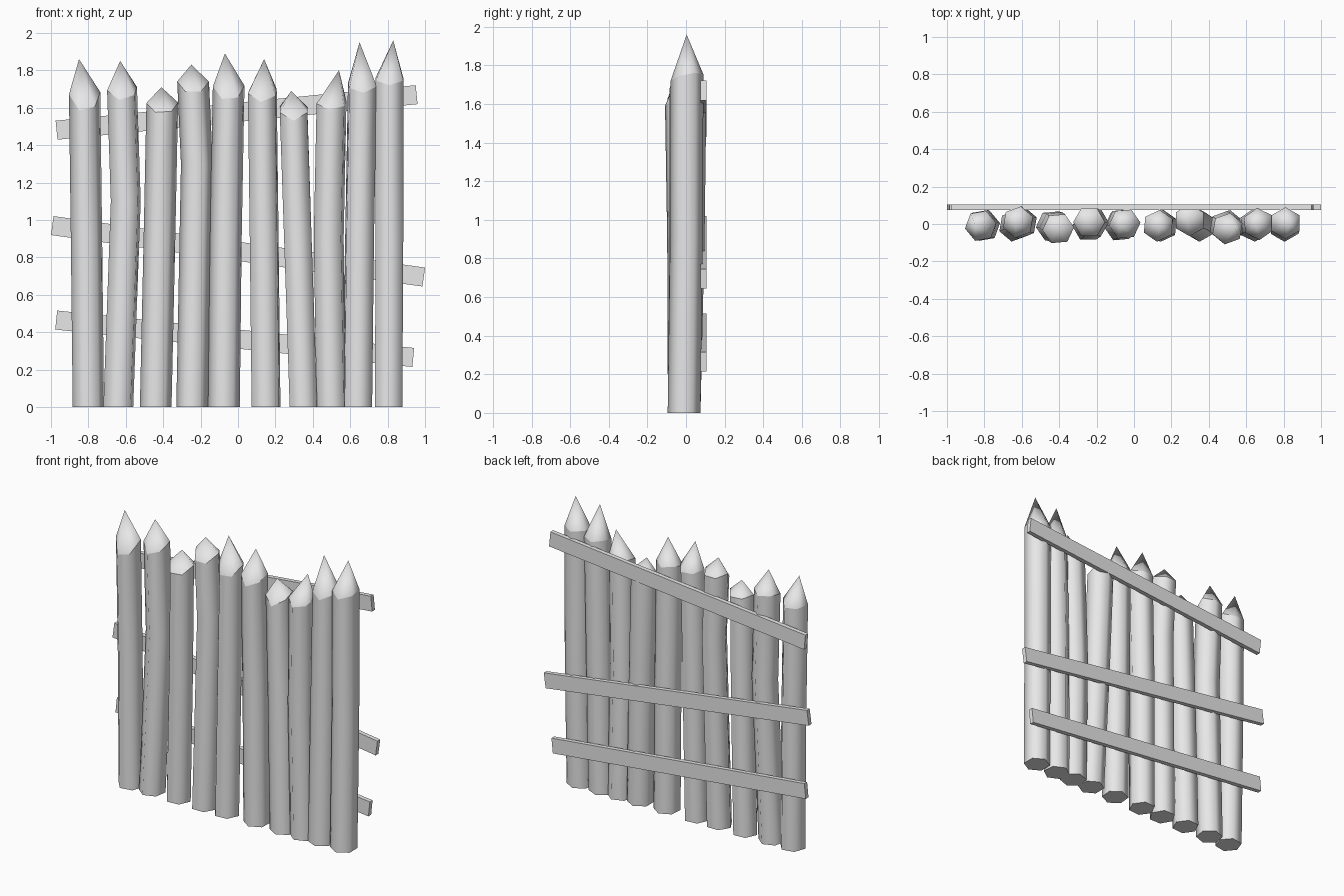
import bpy
import bmesh
import math
from mathutils import Vector

default_cube = bpy.data.objects.get("Cube")
if default_cube:
    bpy.data.objects.remove(default_cube, do_unlink=True)

# One plain grey for the whole fence
grey = bpy.data.materials.new("plain_grey")
grey.use_nodes = True
colour = (0.8, 0.8, 0.8, 1)
grey.diffuse_color = colour
grey.node_tree.nodes["Principled BSDF"].inputs["Base Color"].default_value = colour

SIDES = 6
RADIUS = 0.085


def finish(bm, name):
    """Turn a bmesh into a named, coloured object."""
    bmesh.ops.recalc_face_normals(bm, faces=bm.faces[:])
    mesh = bpy.data.meshes.new(name)
    bm.to_mesh(mesh)
    bm.free()
    mesh.materials.append(grey)
    obj = bpy.data.objects.new(name, mesh)
    bpy.context.scene.collection.objects.link(obj)
    return obj


def hexagon(bm, centre, turn, radius=RADIUS, dip=0.0):
    """Ring of vertices; dip lowers the front corners and, less so, the back."""
    ring = []
    for k in range(SIDES):
        a = math.radians(turn) + math.tau * k / SIDES
        front = max(0.0, -math.sin(a))
        back = max(0.0, math.sin(a))
        offset = Vector((math.cos(a) * radius, math.sin(a) * radius,
                         -dip * front - dip * back / 3))
        ring.append(bm.verts.new(Vector(centre) + offset))
    return ring


def stake(name, foot_x, bend_x, bend_z, neck_x, neck_y, turn, neck_z, dip, tip_x, tip_z):
    """Crooked six-sided log with a roughly hewn point."""
    bm = bmesh.new()
    bend_y = neck_y * bend_z / neck_z
    rings = [hexagon(bm, (foot_x, -0.01, 0), turn),
             hexagon(bm, (bend_x, bend_y, bend_z), turn),
             hexagon(bm, (neck_x, neck_y, neck_z), turn, dip=dip)]
    tip = bm.verts.new((tip_x, neck_y * 0.7, tip_z))
    bm.faces.new(rings[0])
    for lower, upper in zip(rings, rings[1:]):
        for k in range(SIDES):
            n = (k + 1) % SIDES
            bm.faces.new((lower[k], lower[n], upper[n], upper[k]))
    for k in range(SIDES):
        bm.faces.new((rings[-1][k], rings[-1][(k + 1) % SIDES], tip))
    # Round the trunk and point, but keep the foot and neck crisp
    for face in bm.faces:
        face.smooth = True
    for ring in (rings[0], rings[-1]):
        for k in range(SIDES):
            bm.edges.get((ring[k], ring[(k + 1) % SIDES])).smooth = False
    return finish(bm, name)


def rail(name, left, right, height=0.102, near=0.075, far=0.105):
    """Flat board running between two end centres given as (x, z)."""
    a = Vector((left[0], 0, left[1]))
    b = Vector((right[0], 0, right[1]))
    along = (b - a).normalized()
    up = Vector((-along.z, 0, along.x)) * height / 2
    bm = bmesh.new()
    corners = [bm.verts.new(p + Vector((0, near, 0)))
               for p in (a - up, b - up, b + up, a + up)]
    board = bm.faces.new(corners)
    extruded = bmesh.ops.extrude_face_region(bm, geom=[board], use_keep_orig=True)
    moved = [v for v in extruded["geom"] if isinstance(v, bmesh.types.BMVert)]
    bmesh.ops.translate(bm, verts=moved, vec=(0, far - near, 0))
    return finish(bm, name)


# Stakes: foot x, bend x, bend z, neck x, neck y, turn, neck z, dip, tip x, tip z
STAKES = [
    (-0.80, -0.81, 0.9, -0.82, -0.01, 10, 1.69, 0.11, -0.85, 1.86),
    (-0.64, -0.60, 1.1, -0.62, 0.01, 20, 1.72, 0.08, -0.63, 1.85),
    (-0.44, -0.42, 0.9, -0.405, -0.025, 5, 1.63, 0.06, -0.41, 1.71),
    (-0.245, -0.22, 1.3, -0.24, 0.01, 0, 1.74, 0.06, -0.25, 1.83),
    (-0.075, -0.065, 0.9, -0.05, 0.0, 5, 1.72, 0.08, -0.07, 1.89),
    (0.15, 0.14, 0.9, 0.13, -0.01, 25, 1.71, 0.08, 0.14, 1.86),
    (0.35, 0.32, 0.9, 0.297, 0.02, 30, 1.62, 0.09, 0.285, 1.69),
    (0.50, 0.485, 0.9, 0.50, -0.025, 20, 1.64, 0.05, 0.54, 1.80),
    (0.64, 0.65, 0.9, 0.665, 0.0, 35, 1.74, 0.06, 0.65, 1.95),
    (0.805, 0.81, 0.9, 0.81, 0.005, 30, 1.77, 0.05, 0.83, 1.96),
]
for row in STAKES:
    stake("stake", *row)

# Three sloping rails across the back
rail("top_rail", (-0.97, 1.48), (0.955, 1.67))
rail("middle_rail", (-0.993, 0.97), (0.993, 0.695))
rail("bottom_rail", (-0.972, 0.465), (0.937, 0.265))
